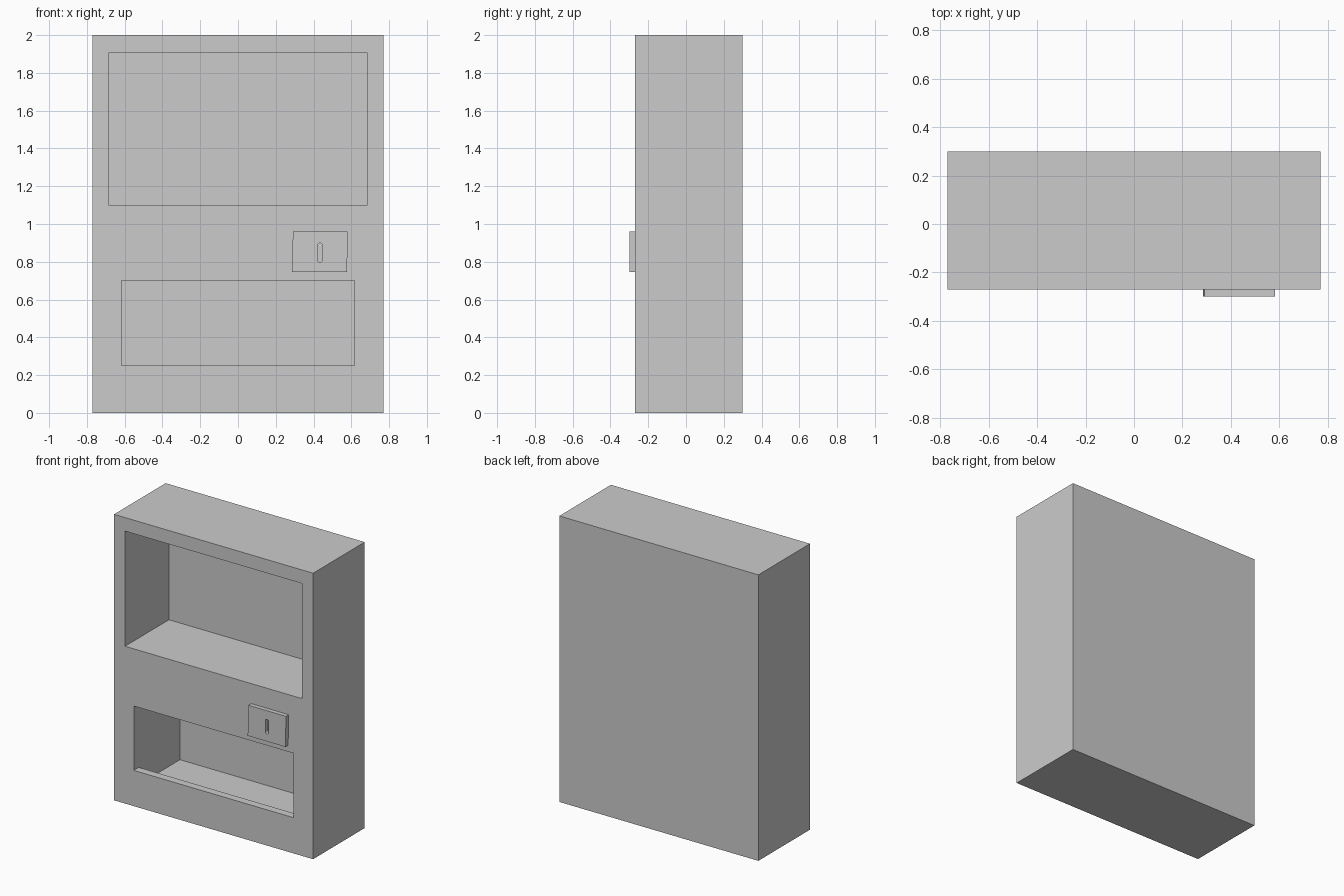
import bpy, bmesh, math

if "Cube" in bpy.data.objects:
    bpy.data.objects.remove(bpy.data.objects["Cube"])


def prism(name, profile, axis, a, b):
    """Extrude a 2D profile from a to b: axis 'x' takes (y, z) points, axis 'y' takes (x, z)."""
    place = (lambda p, t: (t, p[0], p[1])) if axis == 'x' else (lambda p, t: (p[0], t, p[1]))
    bm = bmesh.new()
    near = [bm.verts.new(place(p, a)) for p in profile]
    far = [bm.verts.new(place(p, b)) for p in profile]
    bm.faces.new(near)
    bm.faces.new(far[::-1])
    n = len(profile)
    for i in range(n):
        j = (i + 1) % n
        bm.faces.new((near[i], far[i], far[j], near[j]))
    bmesh.ops.recalc_face_normals(bm, faces=bm.faces)
    mesh = bpy.data.meshes.new(name)
    bm.to_mesh(mesh)
    bm.free()
    obj = bpy.data.objects.new(name, mesh)
    bpy.context.collection.objects.link(obj)
    return obj


def carve(target, cutter):
    """Subtract the cutter from the target, then discard the cutter."""
    mod = target.modifiers.new("carve", 'BOOLEAN')
    mod.operation, mod.solver, mod.object = 'DIFFERENCE', 'EXACT', cutter
    bpy.context.view_layer.objects.active = target
    bpy.ops.object.modifier_apply(modifier=mod.name)
    bpy.data.objects.remove(cutter)


FRONT, BACK = -0.27, 0.30

# Cabinet body
cabinet = prism("cabinet", [(FRONT, 0), (BACK, 0), (BACK, 2), (FRONT, 2)], 'x', -0.77, 0.77)

# Upper display recess
carve(cabinet, prism("display_cutter",
                     [(-0.4, 1.1), (0.215, 1.1), (0.215, 1.905), (-0.4, 1.905)],
                     'x', -0.685, 0.685))

# Lower tray recess, its floor sunk behind a front lip
carve(cabinet, prism("tray_cutter",
                     [(-0.4, 0.25), (FRONT + 0.055, 0.25), (FRONT + 0.055, 0.13),
                      (0.24, 0.13), (0.24, 0.70), (-0.4, 0.70)],
                     'x', -0.617, 0.617))

# Raised control plate, slightly skewed
plate = prism("control_plate",
              [(0.285, 0.745), (0.577, 0.745), (0.581, 0.96), (0.291, 0.96)],
              'y', -0.30, FRONT)

# Rounded slot in the plate, open down to the cabinet front
R, X, LOW, HIGH = 0.012, 0.434, 0.808, 0.888
slot = []
for centre, start in ((HIGH, 0), (LOW, math.pi)):
    for k in range(7):
        t = start + math.pi * k / 6
        slot.append((X + R * math.cos(t), centre + R * math.sin(t)))
carve(plate, prism("slot_cutter", slot, 'y', -0.35, -0.20))
